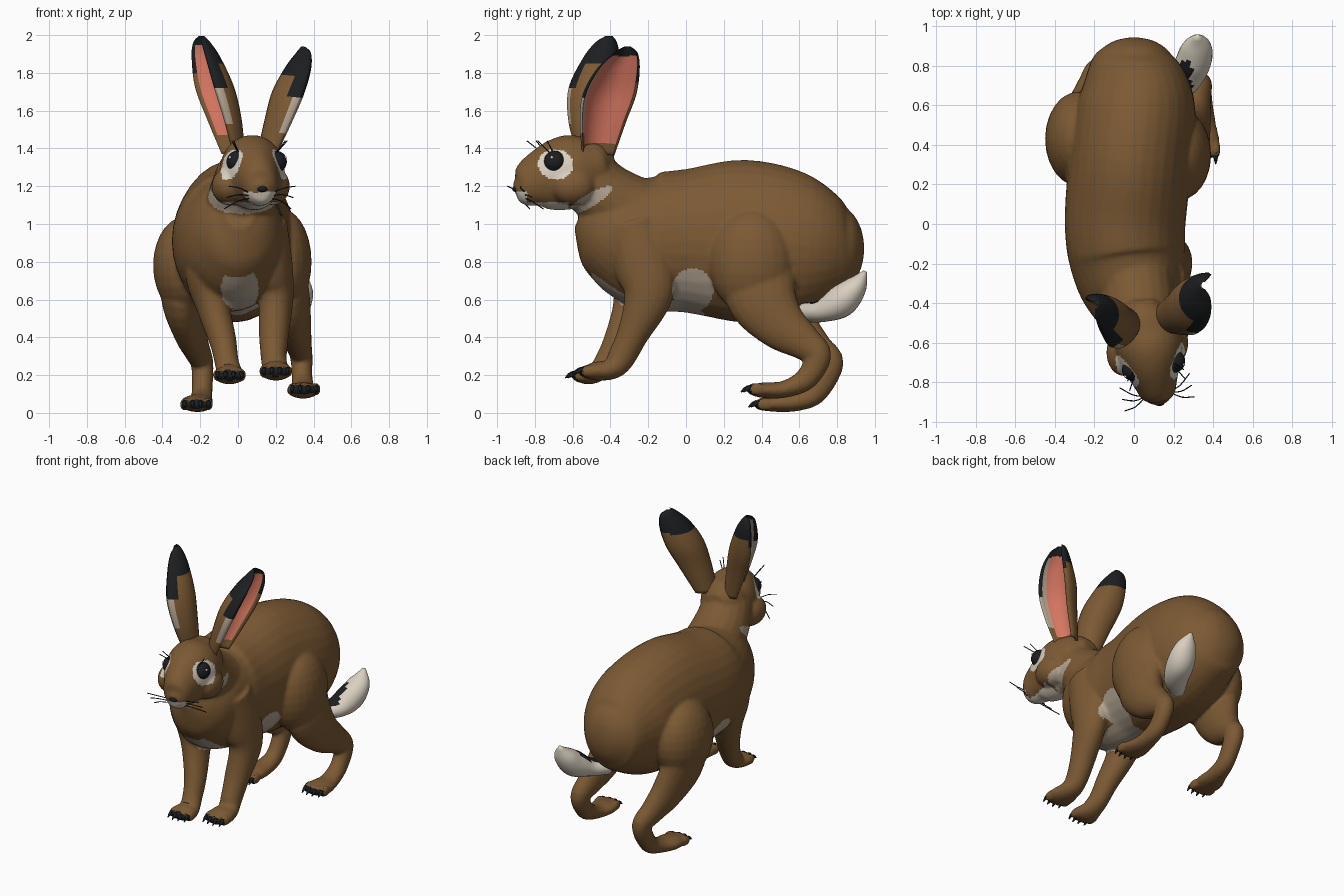
import bpy, bmesh, math
from mathutils import Vector, Matrix

cube = bpy.data.objects.get("Cube")
if cube:
    bpy.data.objects.remove(cube, do_unlink=True)


def material(name, r, g, b):
    m = bpy.data.materials.new(name)
    m.use_nodes = True
    m.diffuse_color = (r, g, b, 1)
    bsdf = m.node_tree.nodes["Principled BSDF"]
    bsdf.inputs["Base Color"].default_value = (r, g, b, 1)
    bsdf.inputs["Roughness"].default_value = 0.8
    return m


MATS = [material("brown fur", 0.2, 0.101, 0.034), material("black fur", 0.012, 0.013, 0.015),
        material("cream fur", 0.46, 0.38, 0.29), material("ear pink", 0.7, 0.19, 0.125),
        material("white fur", 0.7, 0.63, 0.53)]
BROWN, BLACK, CREAM, PINK, WHITE = range(len(MATS))


def make_object(name, bm, index=BROWN):
    bmesh.ops.recalc_face_normals(bm, faces=bm.faces)
    mesh = bpy.data.meshes.new(name)
    bm.to_mesh(mesh)
    bm.free()
    for m in MATS:
        mesh.materials.append(m)
    for p in mesh.polygons:
        p.use_smooth = True
        p.material_index = p.material_index or index
    ob = bpy.data.objects.new(name, mesh)
    bpy.context.collection.objects.link(ob)
    return ob


def spline(points, steps):
    """Smooth interpolation through points of any dimension."""
    p = [Vector(q) for q in points]
    p = [p[0] * 2 - p[1]] + p + [p[-1] * 2 - p[-2]]
    out = []
    for a, b, c, d in zip(p, p[1:], p[2:], p[3:]):
        for k in range(steps):
            t = k / steps
            out.append((b * 2 + (c - a) * t + (a * 2 - b * 5 + c * 4 - d) * t ** 2
                        + (b * 3 - a - c * 3 + d) * t ** 3) * 0.5)
    return out + [p[-2]]


def skin(bm, rings):
    """Join rings of coordinates into a closed tube; returns the side faces by row."""
    rows = [[bm.verts.new(co) for co in ring] for ring in rings]
    n = len(rows[0])
    faces = [[bm.faces.new((r[i], r[(i + 1) % n], s[(i + 1) % n], s[i])) for i in range(n)]
             for r, s in zip(rows, rows[1:])]
    bm.faces.new(rows[0])
    bm.faces.new(rows[-1])
    return faces


def loft(bm, points, n=20, steps=5):
    """Tube along x, y, z with half width and half height at each point."""
    path = spline(points, steps)
    rings = []
    for i, q in enumerate(path):
        tangent = (path[min(i + 1, len(path) - 1)].xyz - path[max(i - 1, 0)].xyz).normalized()
        side = (Vector((1, 0, 0)) - tangent * tangent.x).normalized()
        up = tangent.cross(side)
        w, h = max(q[3], 0.003), max(q[4], 0.003)
        rings.append([q.xyz + side * w * math.cos(a) + up * h * math.sin(a)
                      for a in (math.tau * k / n for k in range(n))])
    return skin(bm, rings)


def blob(bm, centre, radii):
    bmesh.ops.create_uvsphere(bm, u_segments=24, v_segments=14, radius=1,
                              matrix=Matrix.Translation(centre) @ Matrix.Diagonal((*radii, 1)))


# Torso, neck and head
bm = bmesh.new()
loft(bm, [(0, .942, .87, .03, .035), (0, .925, .87, .1, .11), (0, .88, .87, .17, .19),
          (0, .8, .87, .23, .27), (.01, .6, .885, .3, .385), (-.02, .3, .91, .31, .43),
          (-.045, 0, .91, .305, .38), (-.03, -.2, .91, .29, .36), (0, -.38, .97, .24, .29),
          (.01, -.49, 1.02, .17, .19), (.01, -.56, 1.05, .07, .08)], 32)
loft(bm, [(0, -.22, 1.04, .2, .19), (.015, -.34, 1.09, .19, .19), (.03, -.45, 1.17, .18, .175),
          (.05, -.55, 1.28, .16, .16)])
loft(bm, [(.04, -.38, 1.33, .06, .06), (.045, -.44, 1.32, .13, .13), (.06, -.51, 1.3, .155, .165),
          (.075, -.6, 1.28, .172, .195), (.09, -.7, 1.25, .152, .185), (.11, -.8, 1.215, .11, .145),
          (.12, -.86, 1.18, .085, .095), (.125, -.9, 1.165, .045, .05)], 28)
for cheek in ((-.05, -.65, 1.2), (.185, -.6, 1.2)):
    blob(bm, cheek, (.09, .12, .1))

# Front legs
loft(bm, [(.13, -.28, 1, .13, .16), (.17, -.22, .78, .12, .16), (.2, -.2, .62, .095, .13),
          (.19, -.28, .42, .08, .085), (.19, -.35, .28, .068, .072), (.2, -.4, .23, .072, .055),
          (.2, -.49, .22, .088, .048), (.2, -.55, .21, .04, .025)])
loft(bm, [(-.13, -.3, 1, .14, .15), (-.16, -.25, .74, .12, .15), (-.13, -.28, .56, .09, .11),
          (-.08, -.36, .38, .072, .078), (-.06, -.42, .27, .064, .066), (-.045, -.48, .21, .072, .052),
          (-.045, -.54, .2, .088, .048), (-.045, -.59, .19, .04, .025)])

# Hind legs
blob(bm, (.23, .35, .8), (.16, .23, .28))
blob(bm, (-.28, .43, .78), (.17, .24, .26))
loft(bm, [(.22, .38, .82, .13, .2), (.27, .4, .62, .11, .19), (.3, .5, .47, .088, .14),
          (.32, .63, .37, .07, .095), (.335, .7, .3, .06, .07), (.34, .635, .18, .055, .06),
          (.345, .52, .125, .067, .045), (.345, .41, .12, .088, .042), (.35, .34, .12, .05, .025)])
loft(bm, [(-.27, .44, .82, .14, .2), (-.3, .46, .62, .11, .19), (-.26, .57, .45, .088, .14),
          (-.22, .69, .34, .07, .09), (-.19, .765, .26, .06, .07), (-.19, .69, .11, .055, .06),
          (-.2, .59, .06, .067, .05), (-.22, .48, .05, .088, .045), (-.22, .38, .045, .05, .03)])

# Toes join the body, claws stay separate
PAWS = [Vector(p) for p in ((.2, -.53, .22), (-.045, -.57, .2), (.35, .36, .125), (-.22, .4, .045))]
claws = bmesh.new()
for paw in PAWS:
    for k in (-1.5, -.5, .5, 1.5):
        toe = paw + Vector((k * .042, abs(k) * .012, 0))
        blob(bm, toe, (.025, .05, .034))
        loft(claws, [(*(toe + Vector((0, -.03, .01))), .012, .014),
                     (*(toe + Vector((0, -.055, 0))), .009, .011),
                     (*(toe + Vector((0, -.075, -.015))), .002, .002)], 8, 2)
make_object("claws", claws, BLACK)

# Blend all body parts into one smooth skin
body = make_object("body", bm)
remesh = body.modifiers.new("blend", 'REMESH')
remesh.mode = 'VOXEL'
remesh.voxel_size = 0.011
smooth = body.modifiers.new("soften", 'SMOOTH')
smooth.iterations = 6
evaluated = body.evaluated_get(bpy.context.evaluated_depsgraph_get())
mesh = bpy.data.meshes.new_from_object(evaluated)
body.modifiers.clear()
body.data = mesh
mesh.materials.clear()
for m in MATS:
    mesh.materials.append(m)

# Head is turned a little to its left
FORWARD, SIDE = Vector((.2, -.98, 0)), Vector((.98, .2, 0))
EYES = [Vector((.099, -.715, 1.33)) + SIDE * s * .104 for s in (-1, 1)]


def inside(u, v, cu, cv, ru, rv):
    return ((u - cu) / ru) ** 2 + ((v - cv) / rv) ** 2 < 1


def fur_colour(c, n):
    if any((c - p).length < .09 and n.y < -.5 for p in PAWS):
        return BLACK
    for e in EYES:
        d = c - e
        if inside(d.dot(FORWARD), d.z, 0, -.015, .088, .08) and abs(d.dot(SIDE)) < .08:
            return WHITE
    if c.y < -.62 and 1.03 < c.z < 1.115 or c.y < -.84 and c.z < 1.168:  # chin and muzzle
        return WHITE
    if inside(c.y, c.z - .55 * c.y, -.51, 1.405, .12, .04):              # throat
        return CREAM
    if inside(c.y, c.z, .035, .65, .11, .115):                           # flanks
        return CREAM
    if inside(c.x, c.z, .01, .66, .1, .12) and -.5 < c.y < -.1:          # chest
        return CREAM
    if n.z < -.6 and inside(c.x, c.y, .02, -.1, .1, .2) and .42 < c.z < .62:
        return CREAM
    return BROWN


for p in mesh.polygons:
    p.use_smooth = True
    p.material_index = fur_colour(p.center, p.normal)


# Cupped ears: outer and inner arcs form each ring, starting at the front rim
def ear(name, points, side, normal):
    side, normal = Vector(side).normalized(), Vector(normal).normalized()
    n, rings = 14, []
    for q in spline(points, 9):
        w = max(q[3], .008)
        ring = []
        for scale, lift, order in ((1, 0, 1), (.9, .14, -1)):
            for k in range(n + 1):
                a = (2 * k / n - 1) * order * math.pi / 2
                ring.append(q.xyz + side * w * scale * math.sin(a)
                            + normal * w * (lift + 1.05 - (1.05 - lift) * math.cos(a)))
        rings.append(ring)
    bm = bmesh.new()
    rows = skin(bm, rings)
    tip = points[-1][2]
    for row in rows:
        for k, f in enumerate(row):
            drop = tip - f.calc_center_median().z       # depth below the tip
            inner = k > n
            front = 2 * n + 1 - k if inner else k       # steps from the front rim
            back = k - n - 1 if inner else n - k        # steps from the back rim
            if inner and .05 < drop < .52 and back > 0 and front > 2:
                f.material_index = PINK
            elif drop < (.06 if inner else .15) or drop < .27 and front < 2 or drop < .2 and back < 1:
                f.material_index = BLACK
            elif drop < .46 and front < (3 if inner else 1):
                f.material_index = CREAM
    return make_object(name, bm)


ear("left_ear", [(.1, -.465, 1.37, .085), (.14, -.44, 1.55, .122), (.18, -.405, 1.7, .142),
                 (.25, -.36, 1.83, .115), (.31, -.32, 1.91, .065), (.335, -.31, 1.94, .02)],
    (0, 1, 0), (1, 0, -.1))
ear("right_ear", [(.03, -.47, 1.37, .08), (.01, -.465, 1.55, .118), (-.03, -.44, 1.72, .135),
                  (-.1, -.41, 1.88, .1), (-.15, -.4, 1.96, .06), (-.18, -.4, 1.995, .02)],
    (-.45, 1, 0), (-1, -.45, 0))

# Tail: white, with a dark upper side near the root
bm = bmesh.new()
rows = loft(bm, [(.16, .62, .53, .05, .05), (.25, .72, .54, .08, .06), (.3, .82, .59, .09, .085),
                 (.32, .9, .67, .072, .06), (.32, .95, .75, .01, .01)])
for f in (f for row in rows for f in row):
    c = f.calc_center_median()
    top = c.z - .55 - max(0, c.y - .72) * .6 > .03 and c.x < .29
    f.material_index = BLACK if top and c.y < .83 else WHITE
make_object("tail", bm, WHITE)

# Eyes with small glints, and the nose
for name, e, s in (("right_eye", EYES[0], -1), ("left_eye", EYES[1], 1)):
    bm = bmesh.new()
    blob(bm, e, (.058, .058, .058))
    make_object(name, bm, BLACK)
    bm = bmesh.new()
    blob(bm, e + SIDE * s * .045 + FORWARD * .025 + Vector((0, 0, .022)), (.008, .008, .008))
    make_object(name + "_glint", bm, WHITE)
bm = bmesh.new()
blob(bm, (.128, -.9, 1.185), (.028, .02, .016))
make_object("nose", bm, BLACK)

# Whiskers and brow hairs
bm = bmesh.new()
for s, e in zip((-1, 1), EYES):
    for k in range(3):
        a = Vector((.118, -.86, 1.165 - k * .015)) + SIDE * s * .06
        mid = a + SIDE * s * .06 + FORWARD * (.04 - k * .03) + Vector((0, 0, .025 - k * .02))
        end = mid + SIDE * s * .06 + FORWARD * (.01 - k * .03) + Vector((0, 0, .01 - k * .025))
        loft(bm, [(*p, .0022, .0022) for p in (a, mid, end)], 5, 3)
    for k in range(2):
        a = e + FORWARD * (.03 - k * .02) + Vector((0, 0, .05))
        end = a + SIDE * s * .04 + FORWARD * (.07 - k * .03) + Vector((0, 0, .06))
        loft(bm, [(*p, .0022, .0022) for p in (a, a.lerp(end, .5), end)], 5, 2)
make_object("whiskers", bm, BLACK)
